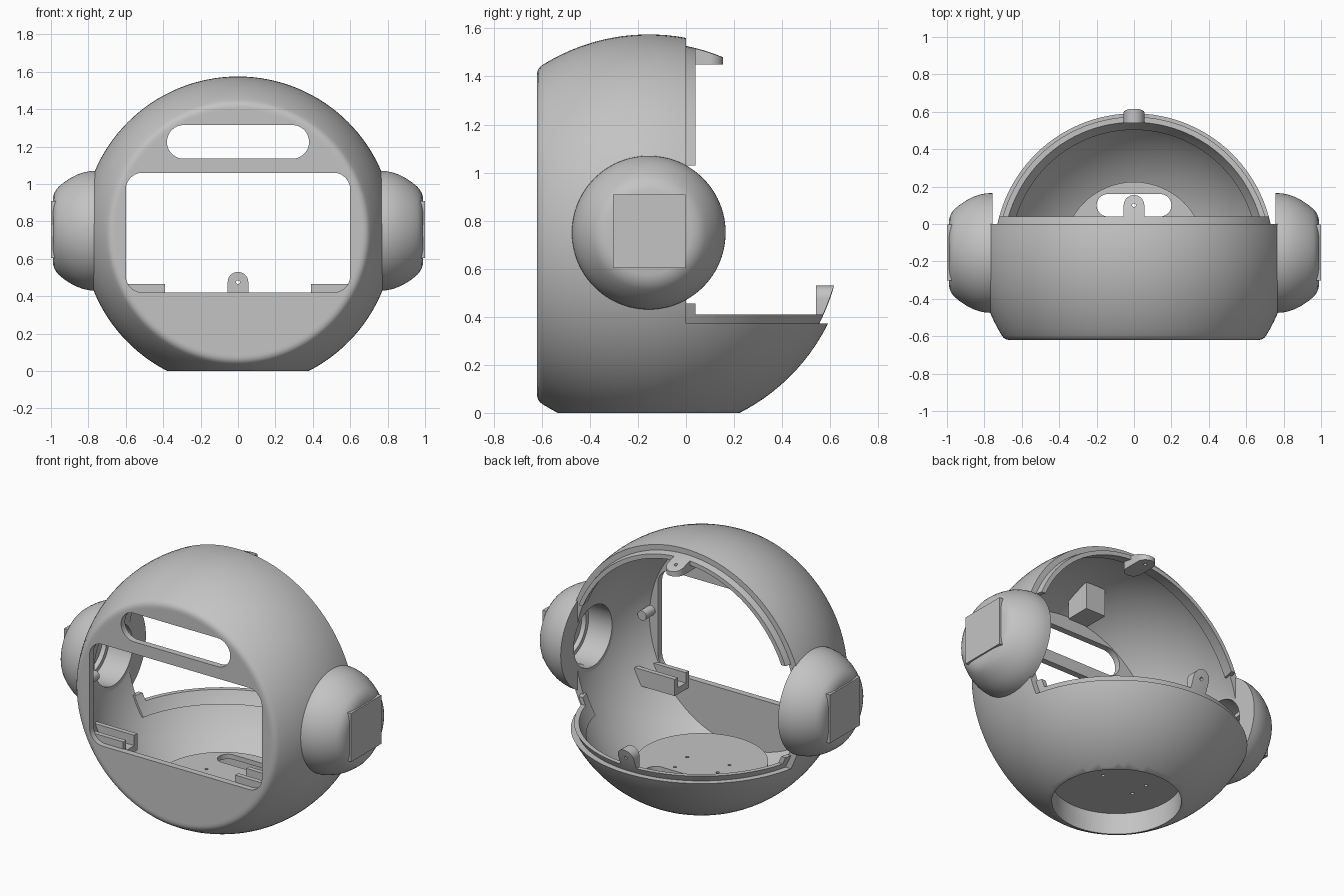
import bpy, bmesh, math
from mathutils import Matrix, Vector

cube = bpy.data.objects.get("Cube")
if cube:
    bpy.data.objects.remove(cube)

grey = bpy.data.materials.new("plain_grey")
grey.use_nodes = True
GREY = (0.55, 0.55, 0.55, 1)
grey.diffuse_color = GREY
grey.node_tree.nodes["Principled BSDF"].inputs["Base Color"].default_value = GREY

CENTRE = Vector((0, -0.155, 0.742))
R_OUT, R_IN, R_LIP = 0.833, 0.785, 0.80
ALONG_Y = Matrix.Rotation(-math.pi / 2, 4, 'X')
ALONG_X = Matrix.Rotation(math.pi / 2, 4, 'Y')
UP = Matrix.Identity(4)


def finish(bm, name, loc=(0, 0, 0), turn=UP):
    bmesh.ops.transform(bm, matrix=Matrix.Translation(loc) @ turn, verts=bm.verts)
    bmesh.ops.recalc_face_normals(bm, faces=bm.faces)
    mesh = bpy.data.meshes.new(name)
    bm.to_mesh(mesh)
    bm.free()
    mesh.materials.append(grey)
    ob = bpy.data.objects.new(name, mesh)
    bpy.context.collection.objects.link(ob)
    return ob


def lathe(name, profile, loc, turn=UP, steps=96):
    """Revolve (radius, height) points into a closed solid."""
    bm = bmesh.new()
    vs = [bm.verts.new((r, 0, h)) for r, h in profile]
    es = [bm.edges.new(pair) for pair in zip(vs, vs[1:])]
    bmesh.ops.spin(bm, geom=vs + es, cent=(0, 0, 0), axis=(0, 0, 1),
                   angle=2 * math.pi, steps=steps)
    bmesh.ops.remove_doubles(bm, verts=bm.verts, dist=1e-4)
    return finish(bm, name, loc, turn)


def box(name, lo, hi):
    bm = bmesh.new()
    bmesh.ops.create_cube(bm, size=1)
    lo, hi = Vector(lo), Vector(hi)
    bmesh.ops.scale(bm, vec=hi - lo, verts=bm.verts)
    return finish(bm, name, (lo + hi) / 2)


def cylinder(name, radius, length, loc, turn=UP):
    h = length / 2
    return lathe(name, [(0, -h), (radius, -h), (radius, h), (0, h)], loc, turn, 64)


def rounded(name, w, h, r, depth, loc, turn=UP):
    """Rounded rectangle, extruded both ways from loc."""
    bm = bmesh.new()
    pts = []
    for k, (sx, sy) in enumerate([(1, 1), (-1, 1), (-1, -1), (1, -1)]):
        for i in range(13):
            a = (k + i / 12) * math.pi / 2
            pts.append((sx * (w / 2 - r) + r * math.cos(a),
                        sy * (h / 2 - r) + r * math.sin(a), -depth / 2))
    face = bm.faces.new([bm.verts.new(p) for p in pts])
    ext = bmesh.ops.extrude_face_region(bm, geom=[face])["geom"]
    bmesh.ops.translate(bm, vec=(0, 0, depth),
                        verts=[v for v in ext if isinstance(v, bmesh.types.BMVert)])
    bmesh.ops.remove_doubles(bm, verts=bm.verts, dist=1e-5)
    return finish(bm, name, loc, turn)


def carve(ob, cutter, how='DIFFERENCE'):
    mod = ob.modifiers.new("cut", 'BOOLEAN')
    mod.operation, mod.object, mod.solver = how, cutter, 'EXACT'
    bpy.context.view_layer.objects.active = ob
    bpy.ops.object.modifier_apply(modifier=mod.name)
    bpy.data.objects.remove(cutter)


def arc(radius, start, n=40):
    """Sphere profile from a given height to the pole."""
    a0 = math.asin(start / radius)
    angles = [a0 + (math.pi / 2 - a0) * i / n for i in range(n + 1)]
    return [(radius * math.cos(a), radius * math.sin(a)) for a in angles]


def ball(name, radius):
    return lathe(name, arc(radius, -radius, 64), CENTRE, ALONG_Y)


def clip(ob):
    carve(ob, ball("clip_ball", R_LIP), 'INTERSECT')


# Spherical shell with a flat, softly edged front
front = [(0, -0.465), (0.655, -0.465), (0.67, -0.465), (0.686, -0.461),
         (0.698, -0.452)]
shell = lathe("shell", front + arc(R_OUT, -0.44), CENTRE, ALONG_Y, 128)
carve(shell, box("base_cut", (-2, -2, -1), (2, 2, 0)))
carve(shell, lathe("cavity", [(0, -0.425)] + arc(R_IN, -0.425), CENTRE, ALONG_Y, 128))

# Open back, front window, upper slot and side bores
carve(shell, box("back_cut", (-2, 0, 0.372), (2, 2, 3)))
carve(shell, rounded("window", 1.2, 0.64, 0.09, 0.3, (0, -0.6, 0.74), ALONG_Y))
carve(shell, rounded("slot", 0.76, 0.18, 0.0899, 0.4, (0, -0.6, 1.225), ALONG_Y))
carve(shell, cylinder("side_bore", 0.19, 3, (0, CENTRE.y, 0.75), ALONG_X))

# Raised floor over a round recess, with a slot and screw holes
floor = cylinder("raised_floor", 0.38, 0.145, (0, CENTRE.y, 0.0925))
for ob in (shell, floor):
    carve(ob, cylinder("recess", 0.37, 0.27, (0, CENTRE.y, 0)))
carve(floor, rounded("floor_slot", 0.4, 0.12, 0.0599, 0.3, (0, 0.1, 0.15)))
for x, dy in ((0.1, 0), (0.08, 0.15), (-0.16, -0.05), (-0.16, 0.07)):
    carve(floor, cylinder("screw_hole", 0.01, 0.3, (x, CENTRE.y + dy, 0.15)))


# Inner lip around the open back
def lip(name, lo, hi):
    ob = box(name, lo, hi)
    clip(ob)
    carve(ob, ball("lip_inside", 0.774))
    return ob


parts = [shell, floor,
         lip("upper_lip", (-1, -0.04, 1.03), (1, 0.04, 2)),
         lip("lower_lip", (-1, -0.02, 0.335), (1, 1, 0.41))]
for side, x in (("left", 0.2), ("right", -1)):
    parts.append(lip(side + "_lip_corner", (x, -0.02, 0.4), (x + 0.8, 0.04, 0.455)))

# Screw tabs at the top and the back
top_tab = rounded("top_tab", 0.11, 0.215, 0.0549, 0.2, (0, 0.0475, 1.55))
back_tab = rounded("back_tab", 0.11, 0.17, 0.0549, 0.2, (0, 0.64, 0.445), ALONG_Y)
for tab, loc, turn in ((top_tab, (0, 0.1, 1.5), UP),
                       (back_tab, (0, 0.6, 0.475), ALONG_Y)):
    clip(tab)
    carve(tab, cylinder("tab_hole", 0.01, 0.4, loc, turn))
    parts.append(tab)

# Block hanging from the roof behind the front
roof_block = box("roof_block", (-0.07, -0.5, 1.33), (0.07, -0.34, 1.6))
clip(roof_block)
parts.append(roof_block)

# Side domes, brackets and pegs, one of each per side
dome = [(0, 0.757), (0.32, 0.757), (0.319, 0.79), (0.312, 0.825), (0.3, 0.86),
        (0.282, 0.895), (0.259, 0.93), (0.236, 0.958), (0.22, 0.972),
        (0.2, 0.983), (0.175, 0.99), (0, 0.991)]
for side, s in (("left", 1), ("right", -1)):
    turn = Matrix.Rotation(s * math.pi / 2, 4, 'Y')
    ear = lathe(side + "_dome", dome, (0, CENTRE.y, 0.75), turn)
    carve(ear, cylinder("wide_bore", 0.19, 0.4, (s * 0.72, CENTRE.y, 0.75), turn))
    carve(ear, cylinder("deep_bore", 0.165, 0.4, (s * 0.75, CENTRE.y, 0.75), turn))
    plate = box(side + "_plate", (s * 0.985 - 0.015, -0.303, 0.603),
                (s * 0.985 + 0.015, -0.002, 0.908))
    bracket = box(side + "_bracket", (s * 0.53 - 0.14, -0.585, 0.36),
                  (s * 0.53 + 0.14, -0.445, 0.465))
    carve(bracket, box("bracket_slot", (s * 0.5 - 0.2, -0.555, 0.4),
                       (s * 0.5 + 0.2, -0.475, 0.6)))
    clip(bracket)
    peg = cylinder(side + "_peg", 0.03, 0.1, (s * 0.65, -0.54, 0.78), ALONG_Y)
    parts += [ear, plate, bracket, peg]

# Smooth curves, crisp edges
bpy.ops.object.select_all(action='DESELECT')
for ob in parts:
    ob.select_set(True)
bpy.context.view_layer.objects.active = shell
bpy.ops.object.shade_smooth_by_angle(angle=math.radians(30))
